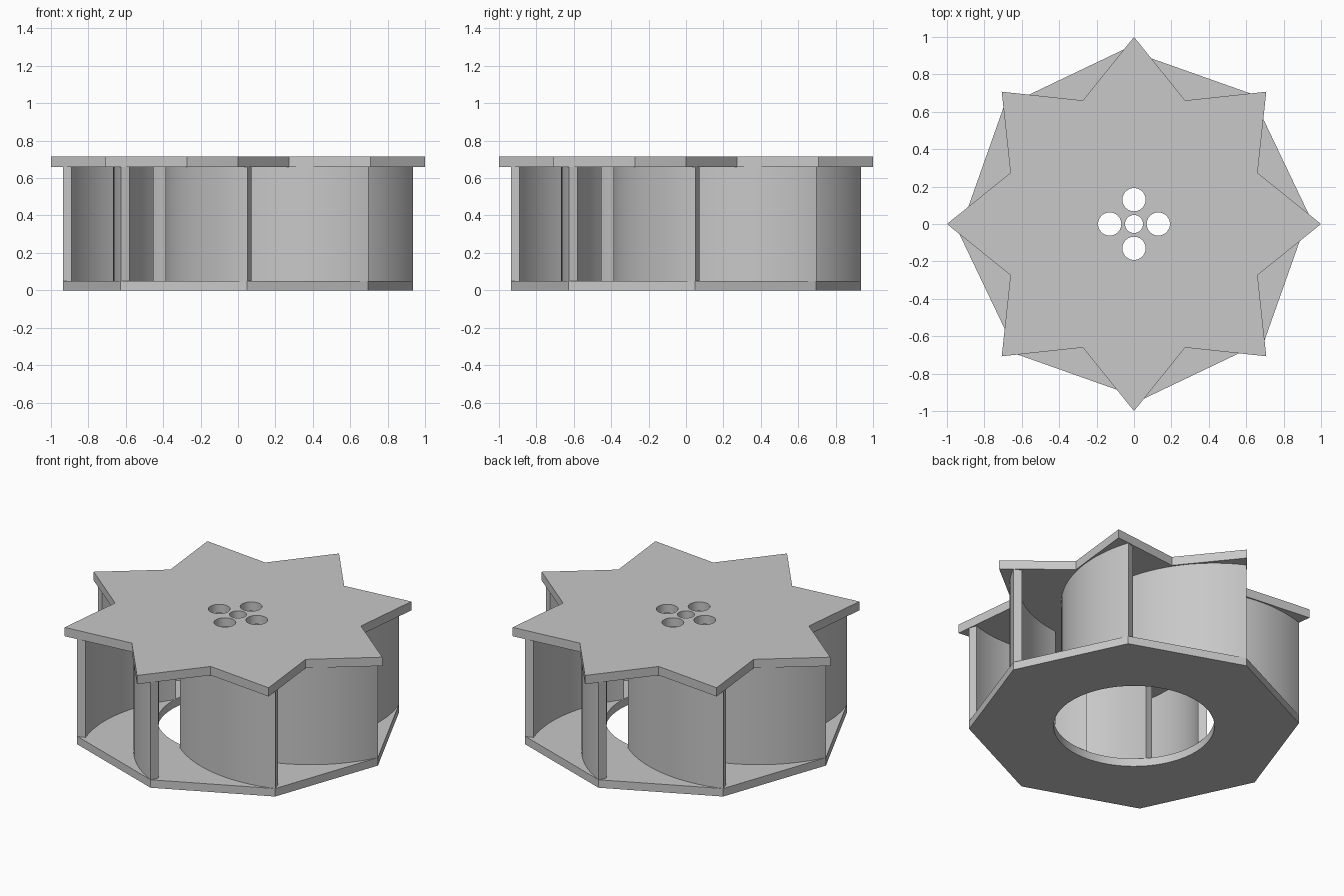
import bpy, bmesh
from math import sin, cos, radians, pi
from mathutils import Vector, Matrix

cube = bpy.data.objects.get("Cube")
if cube:
    bpy.data.objects.remove(cube, do_unlink=True)

grey = bpy.data.materials.new("plain grey")
grey.use_nodes = True
grey.diffuse_color = (0.58, 0.58, 0.58, 1)
grey.node_tree.nodes["Principled BSDF"].inputs["Base Color"].default_value = (0.58, 0.58, 0.58, 1)

PLATE, BLADE_TOP, TOP = 0.05, 0.66, 0.715
COUNT = 8
STEP = 2 * pi / COUNT


def polar(radius, angle):
    return Vector((radius * cos(angle), radius * sin(angle)))


def circle(radius, centre=(0, 0), sides=48):
    return [Vector(centre) + polar(radius, 2 * pi * i / sides) for i in range(sides)]


def slab(name, loops, z0, z1):
    """Fill an outline (later loops are holes) and extrude it from z0 to z1."""
    curve = bpy.data.curves.new(name, "CURVE")
    curve.dimensions = "2D"
    curve.fill_mode = "BOTH"
    curve.extrude = (z1 - z0) / 2
    for loop in loops:
        spline = curve.splines.new("POLY")
        spline.points.add(len(loop) - 1)
        for point, p in zip(spline.points, loop):
            point.co = (p.x, p.y, 0, 1)
        spline.use_cyclic_u = True
    obj = bpy.data.objects.new(name, curve)
    bpy.context.collection.objects.link(obj)
    bpy.ops.object.select_all(action="DESELECT")
    obj.select_set(True)
    bpy.context.view_layer.objects.active = obj
    bpy.ops.object.convert(target="MESH")
    obj = bpy.context.view_layer.objects.active
    # weld caps to walls and lift to height
    bm = bmesh.new()
    bm.from_mesh(obj.data)
    bmesh.ops.remove_doubles(bm, verts=bm.verts, dist=0.0005)
    bmesh.ops.translate(bm, verts=bm.verts, vec=(0, 0, (z0 + z1) / 2))
    bmesh.ops.recalc_face_normals(bm, faces=bm.faces)
    bm.to_mesh(obj.data)
    bm.free()
    obj.data.materials.clear()
    obj.data.materials.append(grey)
    bpy.ops.object.shade_smooth_by_angle(angle=radians(30))
    return obj


# Octagonal base ring with a round inlet
octagon = [polar(0.937, radians(3) + i * STEP) for i in range(COUNT)]
slab("base_ring", [octagon, circle(0.457, sides=64)], 0, PLATE)

# Star-shaped top plate with a shaft hole and four bolt holes
star = []
for i in range(COUNT):
    star += [polar(1, i * STEP), polar(0.715, (i + 0.5) * STEP)]
bolt_holes = [circle(0.062, polar(0.13, i * pi / 2)) for i in range(4)]
slab("star_plate", [star, circle(0.048)] + bolt_holes, BLADE_TOP, TOP)

# Curved blades, each an arc band from a base corner in towards the inlet
centre = Vector((0.407, -0.22))
start, end, segments = radians(-116.5), radians(-174), 20
angles = [start + (end - start) * i / segments for i in range(segments + 1)]
band = [centre + polar(0.8, a) for a in angles]
band += [centre + polar(0.75, a) for a in reversed(angles)]
for i in range(COUNT):
    turn = Matrix.Rotation(i * STEP, 2)
    slab(f"blade_{i + 1}", [[turn @ p for p in band]], PLATE, BLADE_TOP)
